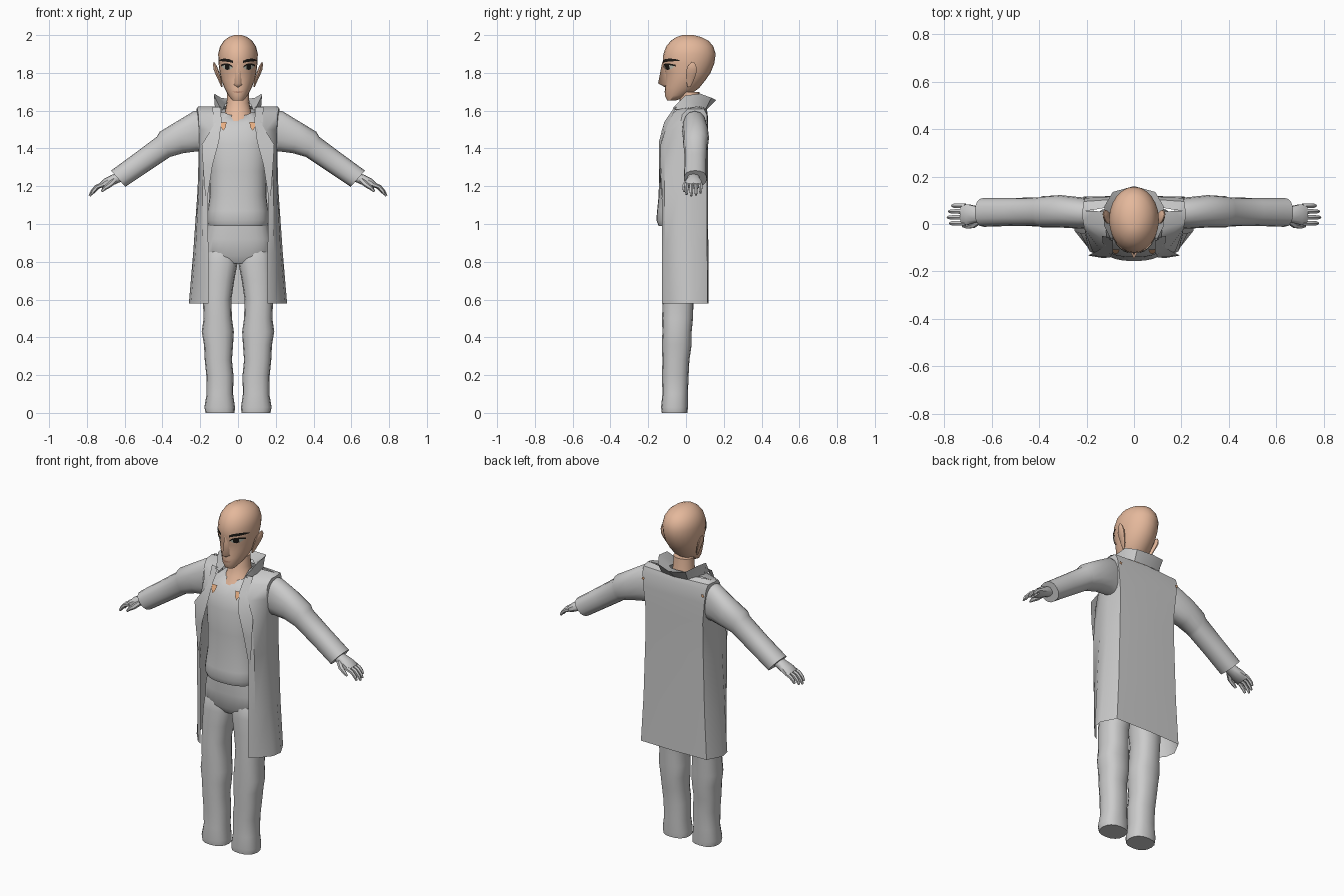
import bpy, bmesh, math
from mathutils import Vector as V


def material(name, r, g, b):
    m = bpy.data.materials.new(name)
    m.diffuse_color = (r, g, b, 1)
    return m


GREY = material("grey cloth", 0.6, 0.6, 0.6)
SKIN = material("skin", 0.78, 0.48, 0.33)
TAN = material("tanned skin", 0.8, 0.42, 0.22)
BLACK = material("black", 0.012, 0.01, 0.008)
WHITE = material("eye white", 0.6, 0.6, 0.5)
LIP = material("lip", 0.42, 0.21, 0.14)


def build(name, verts, faces, mat, mirror=False, angle=40):
    me = bpy.data.meshes.new(name)
    me.from_pydata([tuple(v) for v in verts], [], faces)
    bm = bmesh.new()
    bm.from_mesh(me)
    bmesh.ops.recalc_face_normals(bm, faces=bm.faces)
    bm.to_mesh(me)
    bm.free()
    me.materials.append(mat)
    for p in me.polygons:
        p.use_smooth = True
    me.set_sharp_from_angle(angle=math.radians(angle))
    ob = bpy.data.objects.new(name, me)
    bpy.context.collection.objects.link(ob)
    if mirror:
        mod = ob.modifiers.new("mirror", "MIRROR")
        mod.use_clip = True
    return ob


def ring(c, u, v, n, p=2.0):
    """Superellipse around c spanned by half axes u and v."""
    out = []
    for i in range(n):
        t = 2 * math.pi * i / n
        a, b = math.cos(t), math.sin(t)
        out.append(V(c) + V(u) * math.copysign(abs(a) ** (2 / p), a)
                   + V(v) * math.copysign(abs(b) ** (2 / p), b))
    return out


def level(z, y0, y1, x0, x1, n=20, p=2.0):
    """Horizontal ring filling the given y and x ranges."""
    return ring(((x0 + x1) / 2, (y0 + y1) / 2, z),
                ((x1 - x0) / 2, 0, 0), (0, (y1 - y0) / 2, 0), n, p)


def loft(name, rings, mat, mirror=False, closed=True, angle=40):
    n = len(rings[0])
    verts = [v for r in rings for v in r]
    faces = []
    for k in range(len(rings) - 1):
        for i in range(n if closed else n - 1):
            j = (i + 1) % n
            faces.append((k * n + i, k * n + j, (k + 1) * n + j, (k + 1) * n + i))
    if closed:
        faces += [tuple(range(n)), tuple(range(len(verts) - n, len(verts)))]
    return build(name, verts, faces, mat, mirror, angle)


def tube(name, path, radii, mat, n=6):
    """Mirrored round tube along a path lying roughly in the xz plane."""
    rings = []
    for i, c in enumerate(path):
        d = V(path[min(i + 1, len(path) - 1)]) - V(path[max(i - 1, 0)])
        u = V((-d.z, 0, d.x)).normalized()
        rings.append(ring(c, u * radii[i], d.cross(u).normalized() * radii[i], n))
    return loft(name, rings, mat, True)


# Head: z, front y, back y, half width
HEAD = [(1.655, -.10, -.05, .03), (1.68, -.112, .015, .05), (1.72, -.11, .07, .072),
        (1.76, -.108, .102, .088), (1.80, -.11, .13, .097), (1.85, -.124, .15, .103),
        (1.90, -.12, .157, .105), (1.94, -.105, .145, .095), (1.97, -.08, .12, .075),
        (1.99, -.05, .08, .048), (2.0, -.02, .04, .02)]
loft("head", [level(z, a, b, -w, w, 24) for z, a, b, w in HEAD], SKIN, angle=60)


def face_y(x, z):
    for lo, hi in zip(HEAD, HEAD[1:]):
        if lo[0] <= z <= hi[0]:
            f = (z - lo[0]) / (hi[0] - lo[0])
            a, b, w = (lo[i] + (hi[i] - lo[i]) * f for i in (1, 2, 3))
            return (a + b) / 2 - (b - a) / 2 * math.sqrt(max(0, 1 - (x / w) ** 2))


def face_strip(name, cols, mat, lift, mirror=True):
    """Thin plate lying on the face; columns are x, low z, high z."""
    rows = [[(x, face_y(x, z) - lift, z) for z in (a, (a + b) / 2, b)] for x, a, b in cols]
    loft(name, rows, mat, mirror, closed=False)


# Painted face details
face_strip("eye_white", [(.03, 1.825, 1.829), (.042, 1.818, 1.84), (.058, 1.815, 1.845),
                         (.072, 1.82, 1.844), (.084, 1.832, 1.838)], WHITE, .003)
face_strip("iris", [(.044, 1.82, 1.84), (.057, 1.815, 1.845), (.069, 1.82, 1.842)], BLACK, .005)
face_strip("upper_lash", [(.028, 1.826, 1.834), (.042, 1.838, 1.846), (.06, 1.843, 1.851),
                          (.076, 1.84, 1.849), (.09, 1.834, 1.843)], BLACK, .005)
face_strip("eyebrow", [(.027, 1.852, 1.864), (.045, 1.857, 1.872), (.07, 1.86, 1.876),
                       (.088, 1.862, 1.874), (.098, 1.862, 1.868)], BLACK, .004)
face_strip("lips", [(-.028, 1.699, 1.701), (-.01, 1.695, 1.703), (0, 1.694, 1.702),
                    (.01, 1.695, 1.703), (.028, 1.699, 1.701)], LIP, .003, False)

# Nose, ears and neck
build("nose", [(0, -.126, 1.855), (0, -.148, 1.745), (0, -.105, 1.72), (.024, -.098, 1.735),
               (.014, -.105, 1.84)], [(0, 1, 3, 4), (1, 2, 3)], SKIN, True, 60)
loft("ear", [ring((x, y, z), (.4 * r, 0, 0), (.15 * r, r, 0), 10) for x, y, z, r in
             [(.085, .015, 1.725, .008), (.092, .02, 1.75, .018), (.105, .026, 1.785, .026),
              (.116, .03, 1.815, .03), (.123, .032, 1.84, .022), (.128, .036, 1.857, .006)]],
     SKIN, True)
loft("neck", [level(1.70, -.03, .07, -.058, .058), level(1.64, -.035, .075, -.06, .06),
              level(1.59, -.055, .085, -.07, .07), level(1.54, -.085, .09, -.10, .10)], SKIN)

# Shirt, with a dipped neckline
shirt = [level(z, a, .09, -w, w, 28, 2.4) for z, a, w in
         [(.99, -.145, .155), (1.02, -.157, .165), (1.07, -.153, .16), (1.15, -.145, .15),
          (1.28, -.142, .152), (1.42, -.14, .165), (1.49, -.12, .17), (1.54, -.092, .15)]]
top = level(1.59, -.062, .08, -.09, .09, 28, 2.2)
for v in top:
    if v.y < 0:
        v.z -= .035 * max(0, 1 - abs(v.x) / .07)
loft("shirt", shirt + [top], GREY)

# Bare skin showing through on the chest and behind the shoulders
build("chest_skin_patch", [(.06, -.108, 1.54), (.094, -.106, 1.538), (.092, -.117, 1.515),
                           (.078, -.128, 1.495), (.066, -.121, 1.51)], [(0, 1, 2, 3, 4)], TAN, True)
build("shoulder_skin_patch", [(.185, .123, 1.555), (.2, .123, 1.56), (.205, .123, 1.545),
                              (.19, .123, 1.54)], [(0, 1, 2, 3)], TAN, True)

# Trousers
loft("trouser_hips", [level(z, a, b, -w, w, 24, 2.5) for z, a, b, w in
                      [(.79, -.09, .05, .12), (.83, -.116, .07, .182), (.92, -.125, .085, .175),
                       (1.02, -.125, .085, .155)]], GREY)
loft("trouser_leg", [level(z, a, b, x0, x1, 16, 2.4) for z, a, b, x0, x1 in
                     [(0, -.128, .008, .018, .172), (.03, -.132, .01, .016, .178),
                      (.10, -.125, .01, .026, .166), (.20, -.127, .014, .024, .168),
                      (.28, -.125, .018, .032, .176), (.36, -.128, .03, .026, .18),
                      (.43, -.125, .03, .022, .192), (.50, -.127, .037, .032, .182),
                      (.60, -.123, .04, .035, .186), (.70, -.12, .052, .02, .186),
                      (.79, -.117, .066, .003, .184), (.84, -.112, .068, .003, .178),
                      (.90, -.09, .05, .01, .14)]], GREY, True)

# Coat: open sheet, half profile from the front edge round to the middle of the back
coat = []
for z, prof in [
    (.58, [(.157, -.126), (.19, -.105), (.25, -.03), (.26, .03), (.215, .115), (0, .12)]),
    (.85, [(.157, -.126), (.19, -.11), (.226, -.04), (.237, .03), (.2, .112), (0, .118)]),
    (1.18, [(.16, -.128), (.188, -.115), (.208, -.04), (.214, .03), (.19, .11), (0, .117)]),
    (1.38, [(.125, -.138), (.175, -.115), (.206, -.04), (.208, .03), (.188, .112), (0, .117)]),
    (1.50, [(.098, -.128), (.15, -.10), (.205, -.035), (.21, .03), (.2, .115), (0, .117)]),
    (1.58, [(.09, -.08), (.14, -.06), (.21, -.02), (.218, .035), (.208, .11), (0, .115)]),
    (1.61, [(.085, -.04), (.13, -.02), (.215, .01), (.22, .04), (.212, .095), (0, .11)]),
    (1.622, [(.075, .03), (.1, .05), (.17, .055), (.21, .055), (.17, .06), (0, .09)]),
]:
    coat.append([(x, y, z) for x, y in prof])
loft("long_coat", coat, GREY, True, closed=False)

# Turned back lapels
inner = [(.09, -.06, 1.62), (.088, -.115, 1.54), (.10, -.142, 1.44), (.135, -.143, 1.31), (.16, -.131, 1.15)]
outer = [(.135, -.05, 1.62), (.13, -.10, 1.52), (.192, -.132, 1.42), (.185, -.135, 1.30), (.172, -.128, 1.13)]
loft("lapel", [inner, outer], GREY, True, closed=False)

# Flared collar: inner neckline, rim, outer base
loft("collar", [
    [(.08, -.062, 1.60), (.072, 0, 1.625), (.066, .06, 1.635), (.04, .085, 1.64), (0, .09, 1.64)],
    [(.095, -.07, 1.615), (.127, -.005, 1.68), (.125, .075, 1.69), (.09, .135, 1.668), (0, .16, 1.656)],
    [(.115, -.055, 1.605), (.122, 0, 1.612), (.118, .065, 1.615), (.085, .105, 1.61), (0, .113, 1.608)]],
    GREY, True, closed=False, angle=30)

# Sleeve: top x z, bottom x z, front y, back y
sleeve = []
for tx, tz, bx, bz, y0, y1 in [
    (.17, 1.60, .17, 1.38, -.015, .10), (.235, 1.597, .215, 1.385, -.02, .113),
    (.33, 1.54, .29, 1.375, -.015, .122), (.415, 1.488, .36, 1.355, -.015, .117),
    (.43, 1.462, .375, 1.345, -.01, .112), (.55, 1.372, .48, 1.275, -.008, .11),
    (.672, 1.283, .597, 1.197, -.012, .11)]:
    sleeve.append(ring(((tx + bx) / 2, (y0 + y1) / 2, (tz + bz) / 2),
                       ((tx - bx) / 2, 0, (tz - bz) / 2), (0, (y1 - y0) / 2, 0), 16, 2.3))
loft("sleeve", sleeve, GREY, True)

# Hand
loft("palm", [ring((x, .04, z), (.5 * h, 0, h), (0, w, 0), 10, 2.5) for x, z, h, w in
              [(.61, 1.255, .022, .028), (.66, 1.235, .024, .034), (.70, 1.217, .022, .045),
               (.727, 1.202, .014, .042)]], GREY, True)
for name, y, reach in [("index_finger", .003, .95), ("middle_finger", .028, 1.08),
                       ("ring_finger", .053, 1.0), ("little_finger", .077, .8)]:
    tube(name, [(.712, y, 1.21), (.712 + .035 * reach, y, 1.197),
                (.712 + .056 * reach, y, 1.21 - .036 * reach),
                (.712 + .068 * reach, y, 1.21 - .057 * reach)], [.012, .011, .01, .006], GREY)
tube("thumb", [(.655, .015, 1.23), (.68, -.005, 1.207), (.705, -.01, 1.19), (.722, -.008, 1.172)],
     [.016, .014, .011, .006], GREY)
